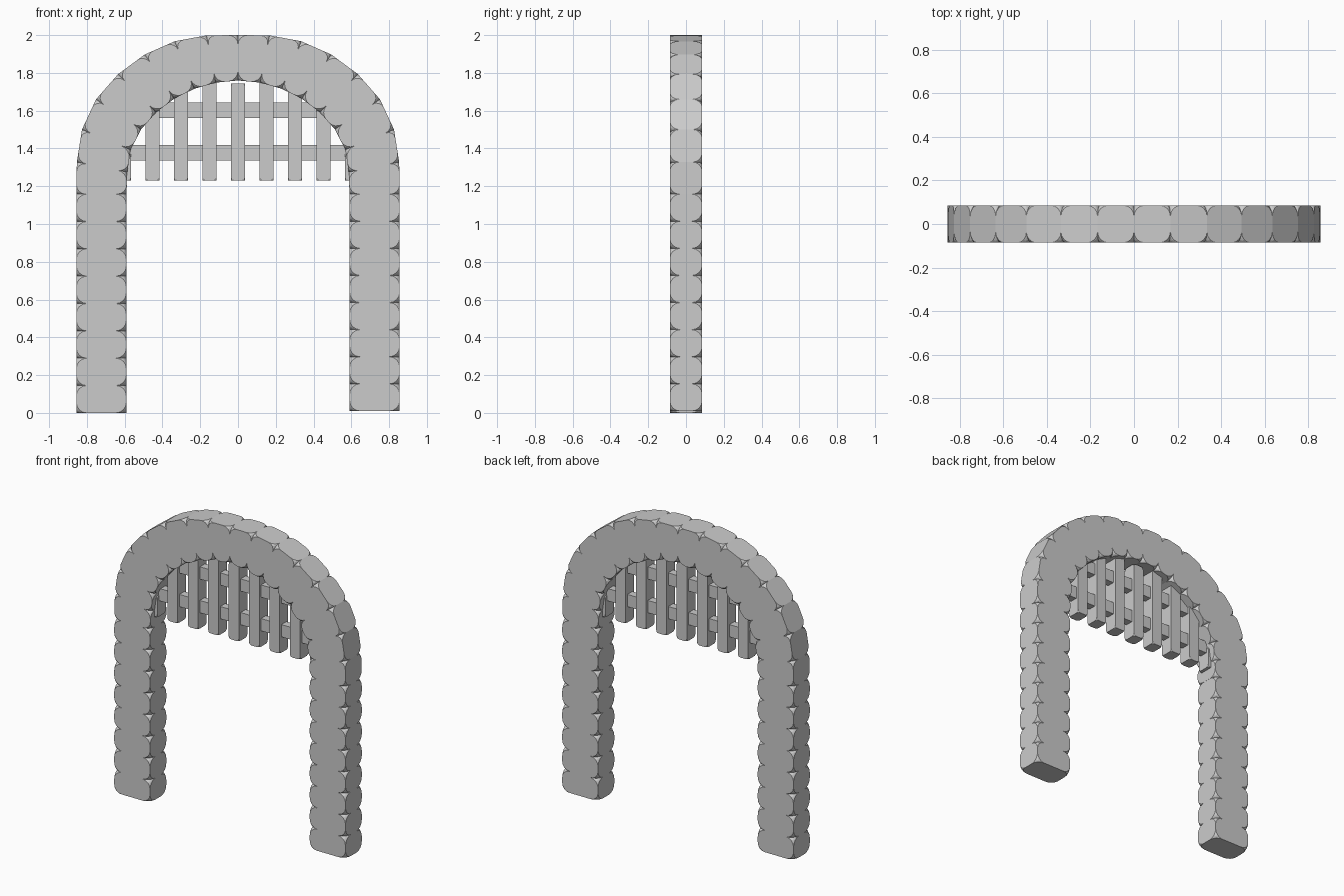
import bpy, bmesh, math
from mathutils import Vector

if "Cube" in bpy.data.objects:
    bpy.data.objects.remove(bpy.data.objects["Cube"], do_unlink=True)

stone = bpy.data.materials.new("stone grey")
stone.use_nodes = True
GREY = (0.6, 0.6, 0.6, 1)
stone.diffuse_color = GREY
stone.node_tree.nodes["Principled BSDF"].inputs["Base Color"].default_value = GREY

DEPTH = 0.086       # half depth of the masonry
CENTRE_Z = 1.158    # springing height of the arch


def block(name, outline, half_depth, cut, segments=4):
    """Extrude a four-sided x/z outline through y and round off its corners."""
    bm = bmesh.new()
    front = [bm.verts.new((x, -half_depth, z)) for x, z in outline]
    back = [bm.verts.new((x, half_depth, z)) for x, z in outline]
    bm.faces.new(front)
    bm.faces.new(back[::-1])
    for i in range(4):
        j = (i + 1) % 4
        bm.faces.new((front[j], front[i], back[i], back[j]))
    bmesh.ops.bevel(bm, geom=bm.verts[:], offset=cut, offset_type='OFFSET',
                    segments=segments, profile=0.5, affect='VERTICES')
    bmesh.ops.recalc_face_normals(bm, faces=bm.faces[:])
    mesh = bpy.data.meshes.new(name)
    bm.to_mesh(mesh)
    bm.free()
    mesh.materials.append(stone)
    obj = bpy.data.objects.new(name, mesh)
    bpy.context.collection.objects.link(obj)
    return obj


def bar(name, x0, x1, z0, z1, half_depth, cut, segments=4):
    return block(name, [(x0, z0), (x1, z0), (x1, z1), (x0, z1)],
                 half_depth, cut, segments)


# Arch joints: inner and outer points, slightly bulged at the shoulders
outer_radii = [0.856, 0.87, 0.894, 0.904, 0.898, 0.889, 0.876, 0.857, 0.842]
inner_radii = [0.59, 0.598, 0.615, 0.617, 0.613, 0.608, 0.604, 0.602, 0.602]
joints = []
for i, (ri, ro) in enumerate(zip(inner_radii, outer_radii)):
    a = math.radians(90 * i / 8)
    joints.append([(r * math.cos(a), CENTRE_Z + r * math.sin(a)) for r in (ri, ro)])

# Two stacked pillars and the two halves of the arch
for side, s in (("left", 1), ("right", -1)):
    base = 0.01 if s > 0 else 0.0
    pitch = (1.158 - base) / 8
    for i in range(8):
        x0, x1 = sorted((s * 0.591, s * 0.856))
        bar(f"{side}_pillar_block_{i + 1}", x0, x1, base + i * pitch,
            base + (i + 1) * pitch, DEPTH, 0.055)
    for i in range(8):
        (a, b), (d, c) = joints[i], joints[i + 1]
        block(f"{side}_arch_block_{i + 1}",
              [(s * x, z) for x, z in (a, b, c, d)], DEPTH, 0.05)

# Gate grille: upright bars reaching up into the arch
for i in range(-4, 5):
    x = i * 0.151
    top = 1.745 if i == 0 else max(1.35, CENTRE_Z + math.sqrt(max(0, 0.64 ** 2 - x * x)))
    bar(f"upright_bar_{i + 5}", x - 0.038, x + 0.038, 1.23, top, 0.045, 0.02, 3)

# Gate grille: cross bars
for name, half, z in (("lower", 0.62, 1.377), ("upper", 0.48, 1.602)):
    bar(f"{name}_cross_bar", -half, half, z - 0.041, z + 0.041, 0.026, 0.015, 3)
